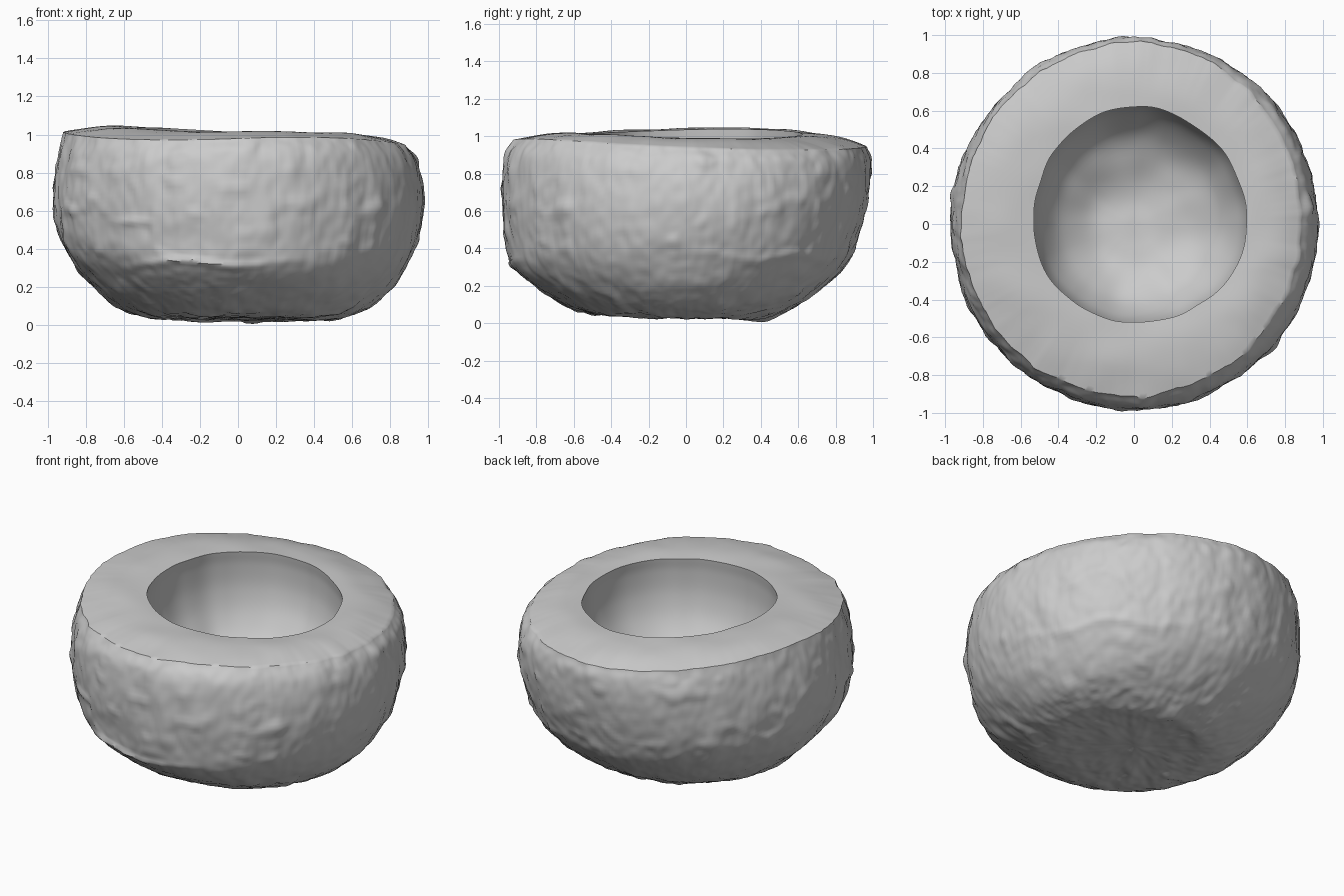
import bpy, math
from mathutils import Vector, noise

if "Cube" in bpy.data.objects:
    bpy.data.objects.remove(bpy.data.objects["Cube"])

SEG = 320
# Outer wall (radius, z) from base centre to rim, for the four compass directions
EAST = [(0, .04), (.30, .035), (.50, .03), (.66, .08), (.81, .20), (.905, .35), (.955, .50), (.975, .68), (.94, .86), (.88, .945)]
NORTH = [(0, .04), (.25, .035), (.42, .03), (.57, .09), (.715, .18), (.86, .33), (.935, .50), (.975, .70), (.985, .87), (.96, .95)]
WEST = [(0, .04), (.30, .045), (.50, .05), (.655, .12), (.815, .27), (.93, .45), (.965, .60), (.965, .74), (.94, .90), (.915, 1.02)]
SOUTH = [(0, .04), (.28, .045), (.45, .05), (.62, .085), (.805, .20), (.925, .31), (.96, .46), (.98, .65), (.97, .88), (.91, .985)]
# Opening radius per direction, and cavity (radius factor, z)
HOLE = (.595, .62, .53, .52)
CAVITY = [(1, 1.01), (1.015, .92), (1.0, .78), (.92, .64), (.75, .51), (.48, .42), (.22, .385), (0, .38)]


def spline(pts, n):
    """Catmull-Rom resampling of a 2D profile."""
    p = [Vector(q) for q in pts]
    p = [2 * p[0] - p[1]] + p + [2 * p[-1] - p[-2]]
    out = []
    for k in range(len(pts) - 1):
        a, b, c, d = p[k:k + 4]
        for s in range(n):
            t = s / n
            out.append(.5 * (2 * b + (c - a) * t + (2 * a - 5 * b + 4 * c - d) * t * t
                             + (3 * b - a - 3 * c + d) * t ** 3))
    return out + [p[-2]]


def weights(a):
    c, s = math.cos(a), math.sin(a)
    return (max(c, 0) ** 2, max(s, 0) ** 2, max(-c, 0) ** 2, max(-s, 0) ** 2)


def blend(vals, w):
    return sum((v * k for v, k in zip(vals[1:], w[1:])), vals[0] * w[0])


def bump(x, c, w):
    return math.exp(-((x - c) / w) ** 2)


def bark(a, r, z):
    """Rough husk: lumps, streaks running up the side, fine grain and a few ledges."""
    x, y = r * math.cos(a), r * math.sin(a)
    d = .008 * noise.noise(Vector((x * 3, y * 3, z * 3)))
    d += .010 * noise.noise(Vector((x * 9, y * 9, z * 3.5 + 4)))
    d += .006 * noise.noise(Vector((x * 24, y * 24, z * 14)))
    d += .025 * max(0, noise.noise(Vector((x * 7, y * 7, z * 9 + 9))) - .25)
    front = bump(a, math.radians(257), .38)
    d += .022 * front * bump(z, .33 + .015 * math.sin(9 * a), .02)
    d += .012 * bump(a, math.radians(235), .12) * bump(z, .55, .02)
    d += .012 * bump(a, math.radians(40), .6) * bump(z, .36 + .02 * math.sin(11 * a), .025)
    return d


outer = [spline(p, 9) for p in (EAST, NORTH, WEST, SOUTH)]
cavity = spline(CAVITY, 6)
TOP = 16
columns = []
for i in range(SEG):
    a = 2 * math.pi * i / SEG
    c, s = math.cos(a), math.sin(a)
    w = weights(a)
    tilt = -.018 * math.sin(2 * a)
    col = []
    # Husk wall
    n = len(outer[0])
    for j in range(1, n):
        r, z = blend([o[j] for o in outer], w)
        d = bark(a, r, z)
        up = max(0, min(1, (.35 - z) / .3))
        z += tilt * max(0, (z - .5) / .5) - d * up
        r += d * (1 - up)
        col.append((r * c, r * s, z))
    # Gently uneven cut face
    r0, z0 = math.hypot(*col[-1][:2]), col[-1][2]
    hole = blend(HOLE, w) + .010 * noise.noise(Vector((c * 3, s * 3, 5)))
    z1 = 1.018 - .022 * c + tilt * .4
    for k in range(1, TOP):
        t = k / TOP
        r = r0 + (hole - r0) * t
        z = z0 + (z1 - z0) * t + .018 * math.sin(math.pi * t)
        z += .010 * math.sin(math.pi * t) * noise.noise(Vector((r * c * 4, r * s * 4, 2)))
        col.append((r * c, r * s, z))
    # Hollow
    for f, z in cavity[:-1]:
        r = hole * f
        z += (z1 - 1.01) * max(0, (z - .38) / .63)
        q = .02 * noise.noise(Vector((r * c * 5, r * s * 5, z * 4)))
        z += q * (1 - f ** 6 if f < 1 else 0)
        col.append((r * c, r * s, z))
    columns.append(col)

rows = len(columns[0])
verts = [p for col in columns for p in col]
faces = []
for i in range(SEG):
    k, m = i * rows, ((i + 1) % SEG) * rows
    faces += [(k + j, m + j, m + j + 1, k + j + 1) for j in range(rows - 1)]
# Close the centres of the base and the hollow
base, floor = len(verts), len(verts) + 1
for j in (0, rows - 1):
    verts.append((0, 0, sum(col[j][2] for col in columns) / SEG))
for i in range(SEG):
    k, m = i * rows, ((i + 1) % SEG) * rows
    faces += [(base, m, k), (floor, k + rows - 1, m + rows - 1)]

# Rest on the ground
low = min(v[2] for v in verts)
verts = [(x, y, z - low * .5) for x, y, z in verts]

mesh = bpy.data.meshes.new("halved_shell")
mesh.from_pydata(verts, [], faces)
mesh.update()
shell = bpy.data.objects.new("halved_shell", mesh)
bpy.context.collection.objects.link(shell)
bpy.context.view_layer.objects.active = shell
shell.select_set(True)
bpy.ops.object.shade_smooth_by_angle(angle=math.radians(40))
